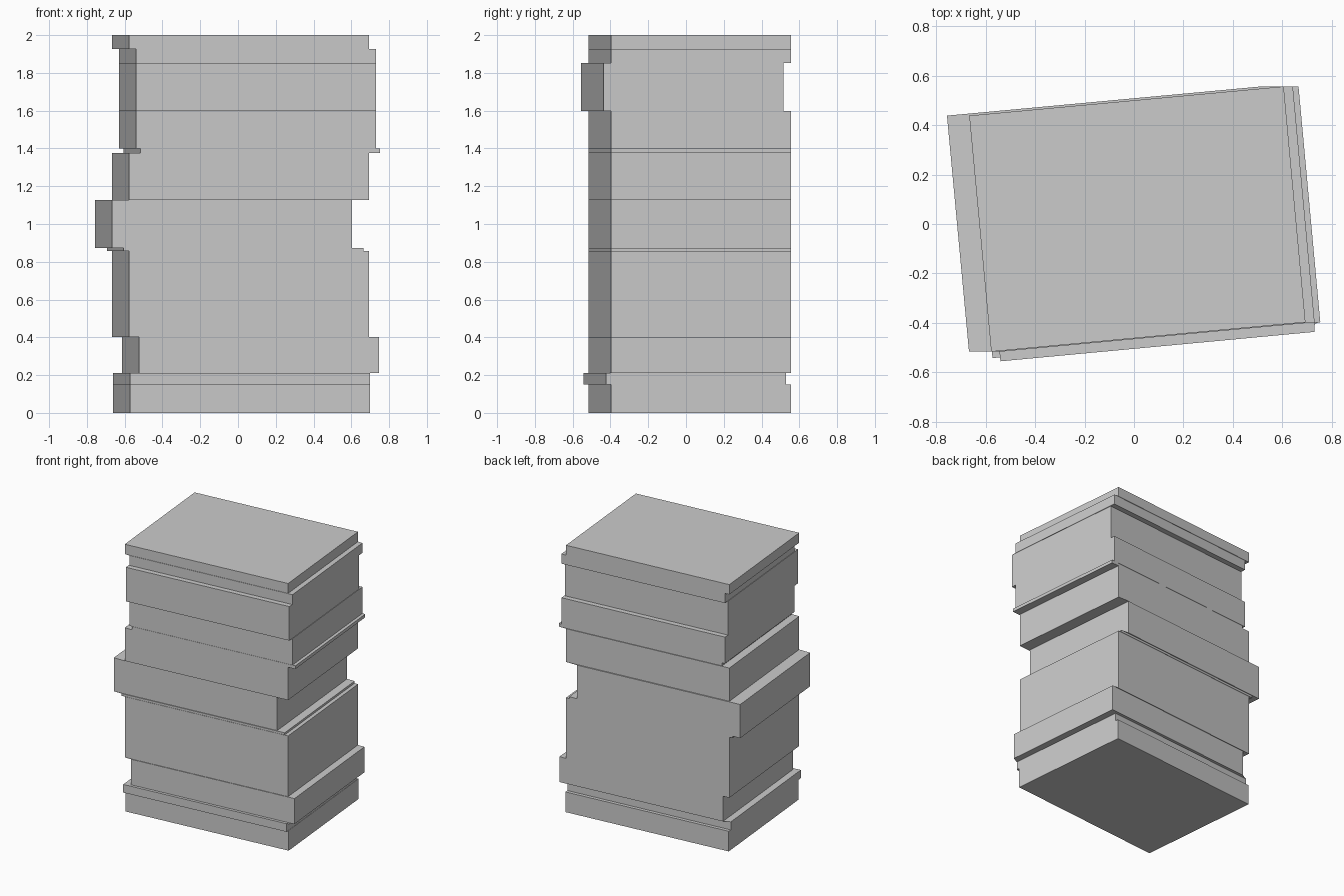
import bpy
import bmesh

if "Cube" in bpy.data.objects:
    bpy.data.objects.remove(bpy.data.objects["Cube"])

# Footprint of the slightly turned block (counter-clockwise from front left)
footprint = [(-0.577, -0.516), (0.693, -0.397), (0.605, 0.556), (-0.666, 0.438)]

# Stacked slices: top height, x shift, y shift
slices = [
    (0.151, 0.005, 0.0),
    (0.212, 0.005, -0.026),
    (0.403, 0.053, 0.0),
    (0.858, 0.0, 0.0),
    (0.874, -0.028, 0.0),
    (1.126, -0.09, 0.0),
    (1.375, 0.0, 0.0),
    (1.399, 0.06, 0.0),
    (1.597, 0.037, 0.0),
    (1.852, 0.037, -0.039),
    (1.926, 0.037, 0.0),
    (2.0, 0.0, 0.0),
]

bm = bmesh.new()


def ring(z, dx, dy):
    return [bm.verts.new((x + dx, y + dy, z)) for x, y in footprint]


def bridge(low, high):
    for i in range(4):
        j = (i + 1) % 4
        bm.faces.new((low[i], low[j], high[j], high[i]))


# One continuous skin: slice walls joined by horizontal steps
previous, z = None, 0.0
for top, dx, dy in slices:
    lower, upper = ring(z, dx, dy), ring(top, dx, dy)
    if previous:
        bridge(previous, lower)
    else:
        bm.faces.new(lower[::-1])
    bridge(lower, upper)
    previous, z = upper, top
bm.faces.new(previous)

# Drop the zero-area step faces where the shift runs along an edge
bmesh.ops.dissolve_degenerate(bm, dist=1e-5, edges=bm.edges[:])

mesh = bpy.data.meshes.new("sliced_block")
bm.to_mesh(mesh)
bm.free()
block = bpy.data.objects.new("sliced_block", mesh)
bpy.context.collection.objects.link(block)
